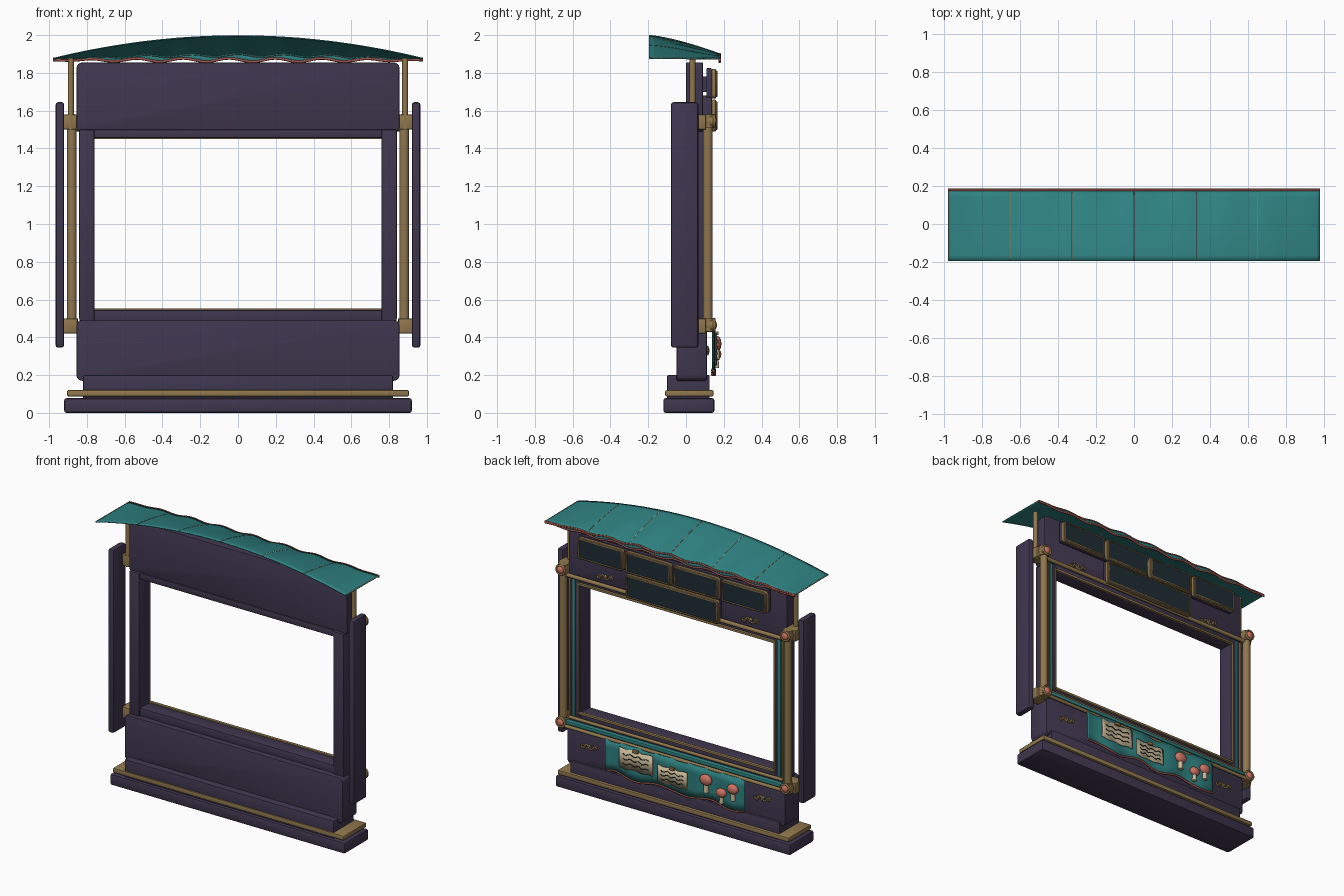
import bpy, bmesh, math
from mathutils import Vector

if "Cube" in bpy.data.objects:
    bpy.data.objects.remove(bpy.data.objects["Cube"])

def mat(name, c):
    m = bpy.data.materials.new(name)
    m.diffuse_color = (*c, 1)
    m.use_nodes = True
    m.node_tree.nodes["Principled BSDF"].inputs["Base Color"].default_value = m.diffuse_color
    return m

PURPLE = mat("dark purple", (0.050, 0.038, 0.078))
BRASS = mat("brass", (0.28, 0.185, 0.075))
TEAL = mat("teal", (0.028, 0.22, 0.22))
RED = mat("brick red", (0.36, 0.09, 0.07))
CORAL = mat("coral", (0.60, 0.17, 0.12))
CREAM = mat("cream", (0.60, 0.49, 0.31))
GLASS = mat("dark glass", (0.013, 0.025, 0.034))

def finish(name, bm, m, smooth=True):
    me = bpy.data.meshes.new(name)
    bmesh.ops.recalc_face_normals(bm, faces=bm.faces)
    bm.to_mesh(me)
    bm.free()
    o = bpy.data.objects.new(name, me)
    bpy.context.collection.objects.link(o)
    me.materials.append(m)
    if smooth:
        bpy.ops.object.select_all(action='DESELECT')
        o.select_set(True)
        bpy.context.view_layer.objects.active = o
        bpy.ops.object.shade_smooth_by_angle(angle=math.radians(35))
    return o

def box(name, x, y, z, m, bevel=0.006, corner=0):
    """Box from ranges; corner rounds the edges that run along y."""
    bm = bmesh.new()
    bmesh.ops.create_cube(bm, size=1)
    for v in bm.verts:
        v.co = [r[0] + (c + 0.5) * (r[1] - r[0]) for r, c in zip((x, y, z), v.co)]
    if corner:
        es = [e for e in bm.edges if abs((e.verts[0].co - e.verts[1].co).normalized().y) > 0.9]
        bmesh.ops.bevel(bm, geom=es, offset=corner, segments=4, affect='EDGES', profile=0.5)
    if bevel:
        es = [e for e in bm.edges if e.calc_face_angle(0) > 0.6]
        bmesh.ops.bevel(bm, geom=es, offset=bevel, segments=2, affect='EDGES', profile=0.5)
    return finish(name, bm, m)

def rod(name, a, b, r, m, r2=None, n=20):
    a, b = Vector(a), Vector(b)
    bm = bmesh.new()
    bmesh.ops.create_cone(bm, cap_ends=True, segments=n, radius1=r, radius2=r if r2 is None else r2, depth=(b - a).length)
    q = (b - a).to_track_quat('Z', 'Y')
    for v in bm.verts:
        v.co = q @ v.co + (a + b) / 2
    return finish(name, bm, m)

def ball(name, c, s, m):
    bm = bmesh.new()
    bmesh.ops.create_uvsphere(bm, u_segments=20, v_segments=12, radius=1)
    for v in bm.verts:
        v.co = [c[i] + s[i] * v.co[i] for i in range(3)]
    return finish(name, bm, m)

def tube(name, pts, r, m, cyclic=False):
    cu = bpy.data.curves.new(name, 'CURVE')
    cu.dimensions = '3D'
    cu.bevel_depth = r
    cu.bevel_resolution = 2
    cu.use_fill_caps = True
    sp = cu.splines.new('POLY')
    sp.points.add(len(pts) - 1)
    for p, q in zip(sp.points, pts):
        p.co = (*q, 1)
    sp.use_cyclic_u = cyclic
    cu.materials.append(m)
    o = bpy.data.objects.new(name, cu)
    bpy.context.collection.objects.link(o)
    return o

def sheet(name, f, nu, nv, m, thick):
    bm = bmesh.new()
    g = [[bm.verts.new(f(i / nu, j / nv)) for j in range(nv + 1)] for i in range(nu + 1)]
    for i in range(nu):
        for j in range(nv):
            bm.faces.new((g[i][j], g[i + 1][j], g[i + 1][j + 1], g[i][j + 1]))
    o = finish(name, bm, m)
    s = o.modifiers.new("thickness", 'SOLIDIFY')
    s.thickness = thick
    s.offset = 0
    return o

def ring(name, c, r, t, m):
    return tube(name, [(c[0] + r * math.cos(k * math.pi / 10), c[1], c[2] + r * math.sin(k * math.pi / 10))
                       for k in range(20)], t, m, True)

# base
box("plinth", (-.92, .92), (-.12, .15), (0, .078), PURPLE, .012)
box("plinth_riser", (-.82, .82), (-.10, .125), (.07, .2), PURPLE)
box("plinth_brass_band", (-.905, .905), (-.11, .145), (.088, .12), BRASS)
# wall panels and opening frame
box("lower_panel", (-.855, .855), (-.05, .11), (.17, .49), PURPLE, .006, .03)
box("upper_panel", (-.855, .855), (0, .09), (1.485, 1.855), PURPLE, .006, .03)
box("window_sill", (-.78, .78), (-.01, .095), (.48, .545), PURPLE)
box("window_head", (-.78, .78), (-.01, .095), (1.455, 1.5), PURPLE)
for z, n in ((.548, "lower"), (1.462, "upper")):
    box(n + "_opening_trim", (-.765, .765), (.09, .112), (z - .012, z + .004), BRASS, .003)
rod("top_rail", (-.86, .115, 1.505), (.86, .115, 1.505), .014, BRASS)

# parts repeated on both ends
for s, n in ((-1, "left"), (1, "right")):
    X = lambda a, b: tuple(sorted((s * a, s * b)))
    box(n + "_frame_post", X(.76, .84), (-.02, .1), (.46, 1.5), PURPLE)
    box(n + "_opening_trim", X(.764, .776), (.09, .112), (.54, 1.47), BRASS, .003)
    box(n + "_teal_strip", X(.795, .815), (.095, .107), (.5, 1.49), TEAL, .002)
    box(n + "_outer_trim", X(.83, .842), (.09, .112), (.5, 1.49), BRASS, .003)
    box(n + "_side_panel", X(.92, .966), (-.08, .065), (.345, 1.645), PURPLE, .014)
    rod(n + "_pole", (s * .88, .115, .43), (s * .88, .115, 1.57), .026, BRASS)
    rod(n + "_roof_post", (s * .885, .035, 1.5), (s * .885, .035, 1.88), .016, BRASS)
    for z, k in ((.465, "lower"), (1.545, "upper")):
        box(f"{n}_{k}_bracket", X(.85, .93), (.02, .105), (z - .045, z + .035), BRASS)
        rod(f"{n}_{k}_collar", (s * .88, .115, z - .035), (s * .88, .115, z + .035), .034, BRASS)
        rod(f"{n}_{k}_boss", (s * .88, .1, z), (s * .88, .15, z), .036, BRASS)
        ring(f"{n}_{k}_boss_ring", (s * .88, .149, z), .032, .007, BRASS)
        ball(f"{n}_{k}_boss_cap", (s * .88, .148, z), (.026, .016, .026), CORAL)

# counter shelf
box("counter_top", (-.89, .89), (.085, .14), (.458, .482), TEAL, .004)
rod("counter_lip", (-.9, .135, .442), (.9, .135, .442), .012, BRASS)
rod("counter_back_rail", (-.84, .108, .5), (.84, .108, .5), .011, BRASS)

# scroll ornaments
for i, (x, y, z) in enumerate(((.68, .112, .33), (-.68, .112, .33), (.57, .093, 1.555), (-.57, .093, 1.555))):
    pts = [(x + .065 * t / 12, y + .004, z + .014 * math.sin(t * math.pi / 6)) for t in range(-12, 13)]
    tube(f"ornament_scroll_{i}", pts, .006, BRASS)
    rod(f"ornament_gem_{i}", (x, y - .006, z), (x, y + .012, z), .018, BRASS, .01, 6)
    for s in (-1, 1):
        ring(f"ornament_curl_{i}_{s}", (x + s * .048, y + .004, z + s * -.008), .014, .004, BRASS)

# menu boards
def board(name, x0, x1, z0, z1):
    box(name + "_frame", (x0, x1), (.136, .158), (z0, z1), BRASS, .004, .02)
    box(name + "_glass", (x0 + .015, x1 - .015), (.15, .161), (z0 + .015, z1 - .015), GLASS, 0, .012)
    tube(name + "_bead", [(x0 + .012, .16, z0 + .012), (x1 - .012, .16, z0 + .012),
                          (x1 - .012, .16, z1 - .012), (x0 + .012, .16, z1 - .012)], .006, BRASS, True)

box("board_mount", (-.74, .74), (.108, .136), (1.67, 1.825), PURPLE, .004)
box("lower_board_mount", (-.34, .34), (.085, .137), (1.51, 1.68), PURPLE, .004)
for i in range(4):
    c = (i - 1.5) * .375
    board(f"menu_board_{i}", c - .18, c + .18, 1.665, 1.82)
board("wide_menu_board", -.365, .365, 1.49, 1.658)
for s in (-1, 1):
    box(f"board_spacer_{s}", (s * .5 - .02, s * .5 + .02), (.08, .12), (1.7, 1.78), PURPLE, 0)

# curved roof
def edge_z(x):
    return 1.884 + .009 * (1 - (x / .98) ** 2) + .007 * math.cos(x * math.tau / .245) * (1 - (x / .98) ** 4)

def roof(u, v):
    x = -.98 + 1.96 * u
    back = 1.876 + .12 * (1 - (x / .98) ** 2)
    front = edge_z(x) - .01 * (x / .98) ** 2
    return (x, -.195 + .37 * v, back + (front - back) * v ** 1.4)

sheet("roof", roof, 96, 12, TEAL, .006)
for i in range(7):
    u = i / 6 * .998 + .001
    pts = [roof(u, j / 14) for j in range(15)]
    tube(f"roof_seam_{i}", [(a, b, c + .002) for a, b, c in pts], .0025, (CREAM, BRASS, CREAM, RED)[i % 4])

# scalloped valance with red piping
def hem(x):
    return 1.868 + .009 * math.cos(x * math.tau / .245 + 1.2) * (1 - (x / .98) ** 4)

def valance(u, v):
    x, y, z = roof(u, 1)
    return (x, y + .004, z + (hem(x) - z) * v)

sheet("valance", valance, 96, 2, TEAL, .005)
tube("valance_piping", [valance(i / 96, 1) for i in range(97)], .007, RED)
tube("roof_edge_piping", [valance(i / 96, 0) for i in range(97)], .006, RED)

# cloth banner
def cloth_y(x):
    return .146 + .006 * math.sin(x * 24)

def banner(u, v):
    x = -.56 + 1.09 * u
    low = .215 + .014 * math.sin(x * 17)
    return (x, cloth_y(x), .445 + (low - .445) * v)

sheet("banner", banner, 60, 4, TEAL, .006)
tube("banner_hem", [banner(i / 60, 1) for i in range(61)], .007, RED)

# paper notices with wavy lines
for i, (x0, x1, z0, z1) in enumerate(((.15, .41, .28, .42), (-.12, .11, .255, .375))):
    w, h = x1 - x0, z1 - z0
    sheet(f"notice_{i}", lambda u, v: (x0 + w * u, .158 + .003 * math.sin(u * 9), z0 + h * v + .004 * math.sin(u * 14)),
          16, 2, CREAM, .005)
    for k in range(3):
        pts = [(x0 + w * (.12 + .76 * t / 24), .1615 + .003 * math.sin(9 * (.12 + .76 * t / 24)),
                z0 + h * (.25 + .24 * k) + .006 * math.sin(t * .8)) for t in range(25)]
        tube(f"notice_line_{i}_{k}", pts, .0032, GLASS)
    box(f"notice_clip_{i}", (x0 + w * .42, x0 + w * .58), (.155, .172), (z1 - .008, z1 + .012), BRASS, .003)

# mushrooms
for i, (x, z, r) in enumerate(((-.27, .37, .046), (-.39, .31, .038), (-.48, .36, .042))):
    rod(f"mushroom_stem_{i}", (x, .16, z - r * 1.9), (x, .16, z), r * .4, CREAM, r * .3)
    ball(f"mushroom_cap_{i}", (x, .163, z), (r, .024, r * .82), CORAL)
